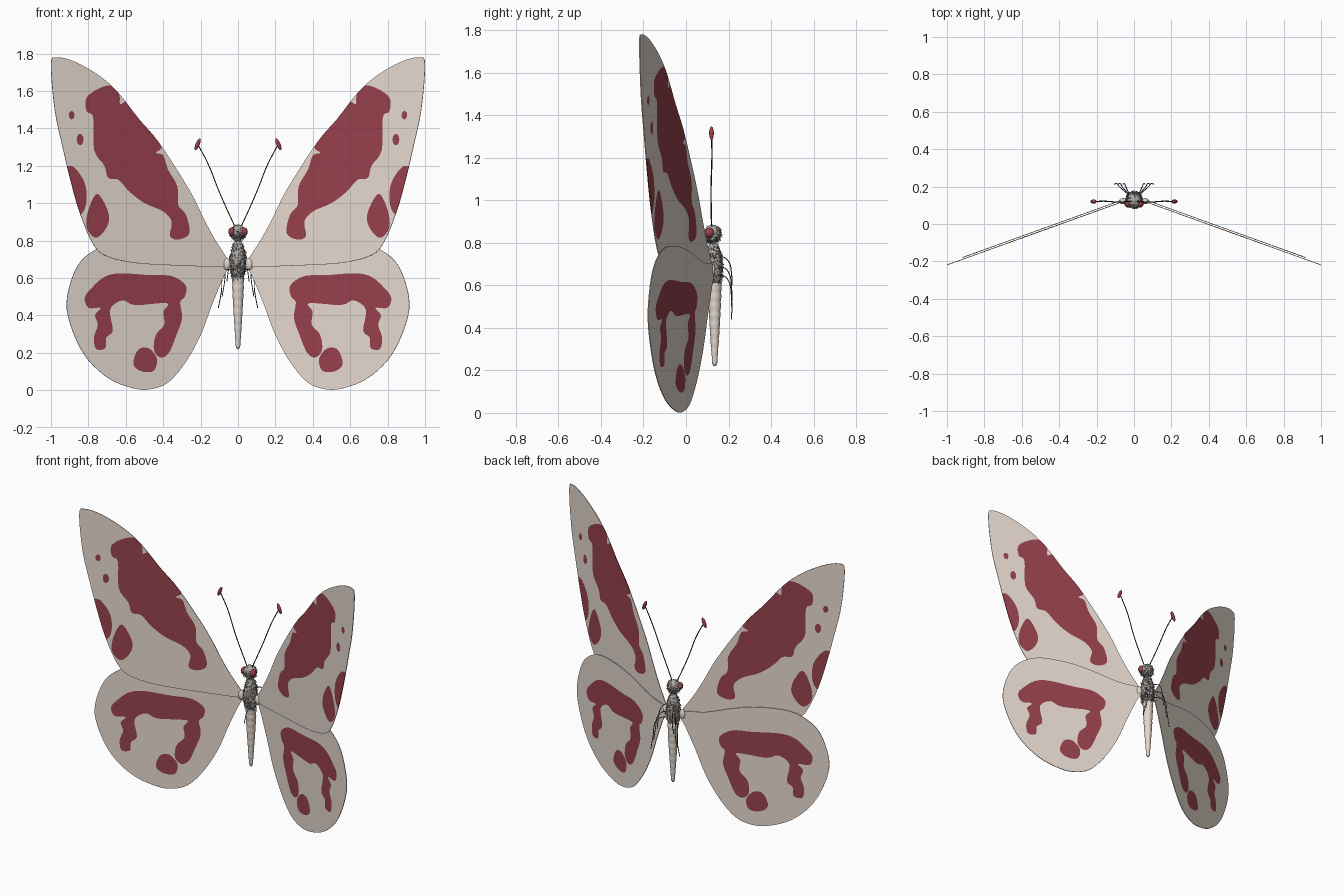
import bpy
import bmesh
import math
import random
from mathutils import Vector, Matrix
from mathutils.geometry import delaunay_2d_cdt

random.seed(4)
if "Cube" in bpy.data.objects:
    bpy.data.objects.remove(bpy.data.objects["Cube"], do_unlink=True)


def material(name, rgb):
    mat = bpy.data.materials.new(name)
    mat.use_nodes = True
    colour = (*rgb, 1)
    mat.diffuse_color = colour
    mat.node_tree.nodes["Principled BSDF"].inputs["Base Color"].default_value = colour
    return mat


CREAM = material("cream", (.78, .69, .62))
RED = material("wine red", (.31, .052, .073))
DARK = material("dark fur", (.11, .1, .095))
GREY = material("grey fur", (.42, .39, .36))
BROWN = material("dark brown", (.06, .025, .025))


def mesh_object(name, bm, materials, smooth=False):
    mesh = bpy.data.meshes.new(name)
    bm.to_mesh(mesh)
    bm.free()
    for mat in materials:
        mesh.materials.append(mat)
    obj = bpy.data.objects.new(name, mesh)
    bpy.context.collection.objects.link(obj)
    if smooth:
        mesh.shade_smooth()
    return obj


def smooth_loop(points, steps=4):
    """Closed Catmull-Rom curve through the points."""
    pts = [Vector(p) for p in points]
    count = len(pts)
    result = []
    for i in range(count):
        a, b, c, d = (pts[(i + k) % count] for k in (-1, 0, 1, 2))
        for s in range(steps):
            t = s / steps
            result.append(b + ((c - a) * t + (2 * a - 5 * b + 4 * c - d) * t * t
                               + (3 * b - a - 3 * c + d) * t ** 3) / 2)
    return result


def oval(x, z, rx, rz):
    return [(x + rx * math.cos(k * math.pi / 4), z + rz * math.sin(k * math.pi / 4))
            for k in range(8)]


def inside(point, loop):
    """Even-odd test of a point against a closed loop."""
    hit = False
    for a, b in zip(loop, loop[1:] + loop[:1]):
        if (a.y > point.y) != (b.y > point.y):
            if point.x < a.x + (b.x - a.x) * (point.y - a.y) / (b.y - a.y):
                hit = not hit
    return hit


def wing(name, side, outline, patches, offset):
    """Swept flat wing with the red markings cut into its surface."""
    edge = smooth_loop(outline)
    marks = [smooth_loop(patch) for patch in patches]
    points, edges = [], []
    for loop in [edge] + marks:
        start, count = len(points), len(loop)
        edges += [(start + i, start + (i + 1) % count) for i in range(count)]
        points += loop
    verts, _, faces, *_ = delaunay_2d_cdt(points, edges, [], 0, 1e-5)
    bm = bmesh.new()
    grid = [bm.verts.new((side * v.x, .145 - .36 * v.x + offset, v.y)) for v in verts]
    for face in faces:
        centre = sum((verts[i] for i in face), Vector((0, 0))) / len(face)
        if inside(centre, edge):
            new = bm.faces.new([grid[i] for i in face])
            new.material_index = int(any(inside(centre, mark) for mark in marks))
    loose = [v for v in bm.verts if not v.link_faces]
    bmesh.ops.delete(bm, geom=loose, context='VERTS')
    bmesh.ops.recalc_face_normals(bm, faces=bm.faces)
    obj = mesh_object(name, bm, [CREAM, RED])
    solid = obj.modifiers.new("thickness", 'SOLIDIFY')
    solid.thickness = .004
    solid.offset = 0


def ball(name, centre, radii, mat, tilt=0):
    bm = bmesh.new()
    matrix = (Matrix.Translation(centre) @ Matrix.Rotation(tilt, 4, 'Y')
              @ Matrix.Diagonal((*radii, 1)))
    bmesh.ops.create_uvsphere(bm, u_segments=20, v_segments=12, radius=1, matrix=matrix)
    return mesh_object(name, bm, [mat], True)


def tube(name, points, radius, mat):
    curve = bpy.data.curves.new(name, 'CURVE')
    curve.dimensions = '3D'
    curve.bevel_depth = radius
    curve.bevel_resolution = 1
    curve.use_fill_caps = True
    curve.resolution_u = 6
    spline = curve.splines.new('BEZIER')
    spline.bezier_points.add(len(points) - 1)
    for knot, co in zip(spline.bezier_points, points):
        knot.co = co
        knot.handle_left_type = knot.handle_right_type = 'AUTO'
    curve.materials.append(mat)
    obj = bpy.data.objects.new(name, curve)
    bpy.context.collection.objects.link(obj)


def fur(name, centre, radii, count):
    """Short backswept spikes in two shades over an ellipsoid."""
    bm = bmesh.new()
    for _ in range(count):
        z = random.uniform(-1, 1)
        angle = random.uniform(0, math.tau)
        r = math.sqrt(1 - z * z)
        n = Vector((r * math.cos(angle), r * math.sin(angle), z))
        root = Vector(centre) + Vector([a * b for a, b in zip(n, radii)])
        across = n.orthogonal().normalized()
        up = n.cross(across)
        lean = Vector([random.uniform(-1, 1) for _ in "xyz"]) * .006
        tip = root + n * .005 + lean - Vector((0, 0, .008))
        base = [bm.verts.new(root - n * .002 + .004 * (across * math.cos(k) + up * math.sin(k)))
                for k in (0, math.tau / 3, math.tau * 2 / 3)]
        top = bm.verts.new(tip)
        shade = int(random.random() < .5)
        for k in range(3):
            bm.faces.new((base[k], base[(k + 1) % 3], top)).material_index = shade
    bmesh.ops.recalc_face_normals(bm, faces=bm.faces)
    mesh_object(name, bm, [DARK, GREY])


# Wing outlines and markings, as (distance from the body, height)
fore_outline = [(.05, .69), (.12, .8), (.18, .91), (.26, 1.07), (.42, 1.32), (.53, 1.45),
                (.64, 1.59), (.74, 1.68), (.87, 1.755), (.97, 1.78), (1, 1.74), (.98, 1.5),
                (.94, 1.31), (.9, 1.14), (.85, .96), (.78, .79), (.71, .72), (.55, .68),
                (.28, .665), (.05, .66)]
fore_band = [(.73, 1.62), (.67, 1.625), (.635, 1.58), (.63, 1.53), (.59, 1.54), (.52, 1.45),
             (.41, 1.31), (.44, 1.27), (.4, 1.255), (.375, 1.18), (.325, 1.09), (.32, .99),
             (.28, .94), (.26, .84), (.32, .805), (.365, .825), (.355, .9), (.4, .955),
             (.5, 1), (.58, 1.06), (.64, 1.125), (.695, 1.135), (.715, 1.2), (.77, 1.285),
             (.775, 1.46), (.81, 1.49), (.81, 1.565)]
fore_edge = [(.89, 1.2), (.83, 1.13), (.81, 1.05), (.82, .97), (.86, .94), (.93, 1.05),
             (.94, 1.16)]
fore_spot = [(.755, 1.05), (.705, .98), (.69, .91), (.72, .845), (.765, .815), (.81, .87),
             (.8, .965)]
hind_outline = [(.05, .69), (.2, .71), (.4, .765), (.57, .785), (.72, .77), (.84, .69),
                (.9, .56), (.915, .43), (.87, .28), (.8, .16), (.695, .065), (.58, .015),
                (.48, .003), (.375, .04), (.28, .15), (.2, .295), (.14, .455), (.085, .59)]
hind_band = [(.715, .605), (.63, .625), (.47, .615), (.355, .61), (.28, .56), (.285, .5),
             (.31, .47), (.3, .385), (.33, .295), (.37, .2), (.415, .175), (.45, .215),
             (.44, .295), (.395, .35), (.4, .42), (.38, .465), (.55, .455), (.62, .48),
             (.685, .43), (.67, .32), (.705, .28), (.71, .225), (.76, .22), (.77, .285),
             (.75, .35), (.765, .4), (.735, .44), (.8, .44), (.82, .495), (.78, .55)]
hind_spot = [(.48, .225), (.435, .17), (.45, .105), (.515, .1), (.56, .14), (.535, .215)]

fore_marks = [fore_band, fore_edge, fore_spot, oval(.89, 1.47, .015, .022),
              oval(.845, 1.34, .018, .03)]

# Parts repeated on each side
for side, word in ((1, "left"), (-1, "right")):
    wing(word + "_fore_wing", side, fore_outline, fore_marks, -.004)
    wing(word + "_hind_wing", side, hind_outline, [hind_band, hind_spot], .006)
    ball(word + "_wing_root", (side * .06, .122, .675), (.02, .016, .032), CREAM)
    ball(word + "_eye", (side * .032, .11, .847), (.02, .022, .024), RED)
    tube(word + "_antenna", [(side * x, y, z) for x, y, z in
                             ((.015, .12, .87), (.1, .118, 1.06), (.16, .122, 1.21),
                              (.215, .12, 1.315))], .003, BROWN)
    ball(word + "_antenna_club", (side * .216, .12, 1.315), (.011, .011, .034), RED,
         -side * .4)
    # Legs hang behind the thorax and curl downward
    for number, (height, spread, drop) in enumerate(((.74, .06, .16), (.69, .085, .19),
                                                     (.65, .105, .21))):
        tube(f"{word}_leg_{number + 1}",
             [(side * .02, .15, height), (side * spread * .7, .195, height - .02),
              (side * spread * .85, .215, height - drop * .6),
              (side * spread, .214, height - drop)], .0025, DARK)

# Furry thorax and head
for name, centre, radii, count in (("thorax", (0, .13, .69), (.041, .042, .115), 1100),
                                   ("head", (0, .125, .845), (.04, .04, .04), 400)):
    ball(name, centre, radii, GREY)
    fur(name + "_fur", centre, radii, count)

# Segmented abdomen: rings that bulge and taper to the tail
bm = bmesh.new()
segments, sides = 9, 20
rings = []
for i in range(segments * 4 + 1):
    t = i / (segments * 4)
    bulge = 1 - .09 * abs(math.cos(math.pi * t * segments)) ** 4
    radius = (.033 - .022 * t ** 1.4) * bulge * (1 if t < 1 else .5)
    rings.append([bm.verts.new((radius * math.cos(k * math.tau / sides),
                                .135 + radius * math.sin(k * math.tau / sides),
                                .61 - .39 * t)) for k in range(sides)])
for upper, lower in zip(rings, rings[1:]):
    for k in range(sides):
        n = (k + 1) % sides
        bm.faces.new((upper[k], lower[k], lower[n], upper[n]))
bm.faces.new(rings[0])
bm.faces.new(rings[-1])
bmesh.ops.recalc_face_normals(bm, faces=bm.faces)
mesh_object("abdomen", bm, [CREAM], True)
